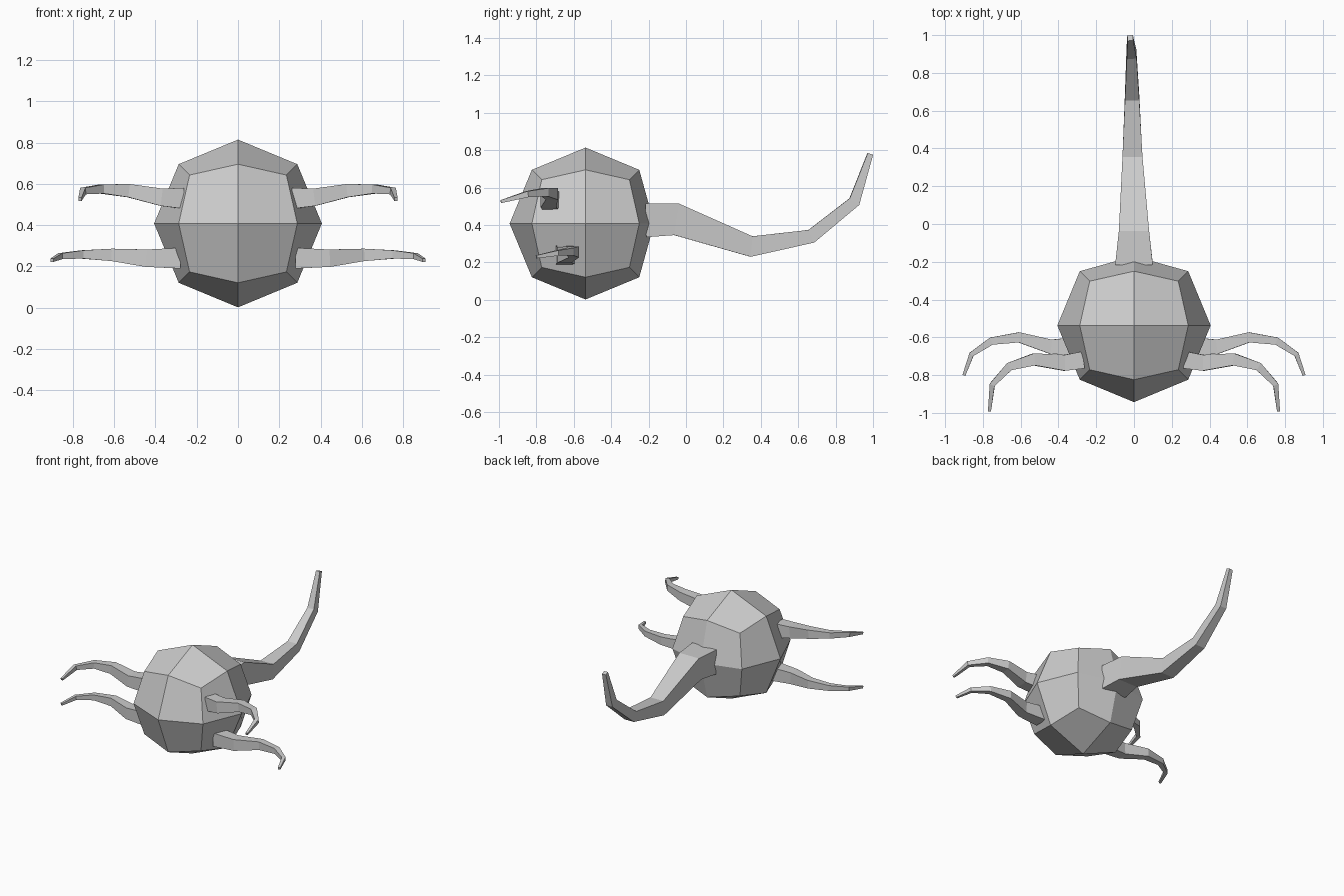
import bpy, bmesh
from mathutils import Vector

if "Cube" in bpy.data.objects:
    bpy.data.objects.remove(bpy.data.objects["Cube"])


def make_object(name, bm):
    bmesh.ops.recalc_face_normals(bm, faces=bm.faces[:])
    mesh = bpy.data.meshes.new(name)
    bm.to_mesh(mesh)
    bm.free()
    obj = bpy.data.objects.new(name, mesh)
    bpy.context.collection.objects.link(obj)
    return obj


def tentacle(name, rings):
    """Square tube; each ring is (x, y, z, half width, half height)."""
    bm = bmesh.new()
    pts = [Vector(r[:3]) for r in rings]
    loops = []
    for i, (p, r) in enumerate(zip(pts, rings)):
        ahead = (pts[min(i + 1, len(pts) - 1)] - p).normalized()
        behind = (p - pts[max(i - 1, 0)]).normalized()
        t = (ahead + behind).normalized()
        side = t.cross(Vector((0, 0, 1))).normalized()
        up = side.cross(t)
        loops.append([bm.verts.new(p + side * r[3] * a + up * r[4] * b)
                      for a, b in ((1, 1), (-1, 1), (-1, -1), (1, -1))])
    for a, b in zip(loops, loops[1:]):
        for j in range(4):
            k = (j + 1) % 4
            bm.faces.new((a[j], a[k], b[k], b[j]))
    bm.faces.new(loops[0])
    bm.faces.new(loops[-1])
    return make_object(name, bm)


# Body: a cube cut once per edge and rounded to a ball, flattened at the back
bm = bmesh.new()
bmesh.ops.create_cube(bm, size=2)
bmesh.ops.subdivide_edges(bm, edges=bm.edges[:], cuts=1, use_grid_fill=True)
for v in bm.verts:
    v.co = v.co.normalized() * 0.406
    if v.co.y > 0.39:
        v.co.y = 0.367
    v.co += Vector((0, -0.537, 0.408))
make_object("body", bm)

# Tail
tentacle("tail", [
    (0.00, -0.215, 0.425, 0.10, 0.09),
    (0.00, -0.05, 0.43, 0.08, 0.085),
    (-0.008, 0.35, 0.285, 0.053, 0.055),
    (-0.01, 0.67, 0.34, 0.038, 0.037),
    (-0.013, 0.90, 0.525, 0.026, 0.031),
    (-0.02, 0.985, 0.78, 0.015, 0.015)])

# Arms, mirrored left and right
upper = tentacle("upper_arms", [
    (0.27, -0.72, 0.53, 0.045, 0.05),
    (0.37, -0.735, 0.535, 0.042, 0.042),
    (0.53, -0.717, 0.567, 0.032, 0.032),
    (0.66, -0.755, 0.575, 0.022, 0.022),
    (0.75, -0.85, 0.565, 0.014, 0.016),
    (0.765, -0.99, 0.525, 0.008, 0.008)])
lower = tentacle("lower_arms", [
    (0.28, -0.645, 0.24, 0.05, 0.05),
    (0.44, -0.65, 0.24, 0.038, 0.042),
    (0.61, -0.60, 0.256, 0.027, 0.03),
    (0.755, -0.62, 0.258, 0.02, 0.02),
    (0.86, -0.69, 0.25, 0.013, 0.014),
    (0.90, -0.80, 0.23, 0.008, 0.008)])
for arm in (upper, lower):
    mod = arm.modifiers.new("mirror", 'MIRROR')
    mod.use_axis[0] = True
    mod.use_mirror_merge = False
